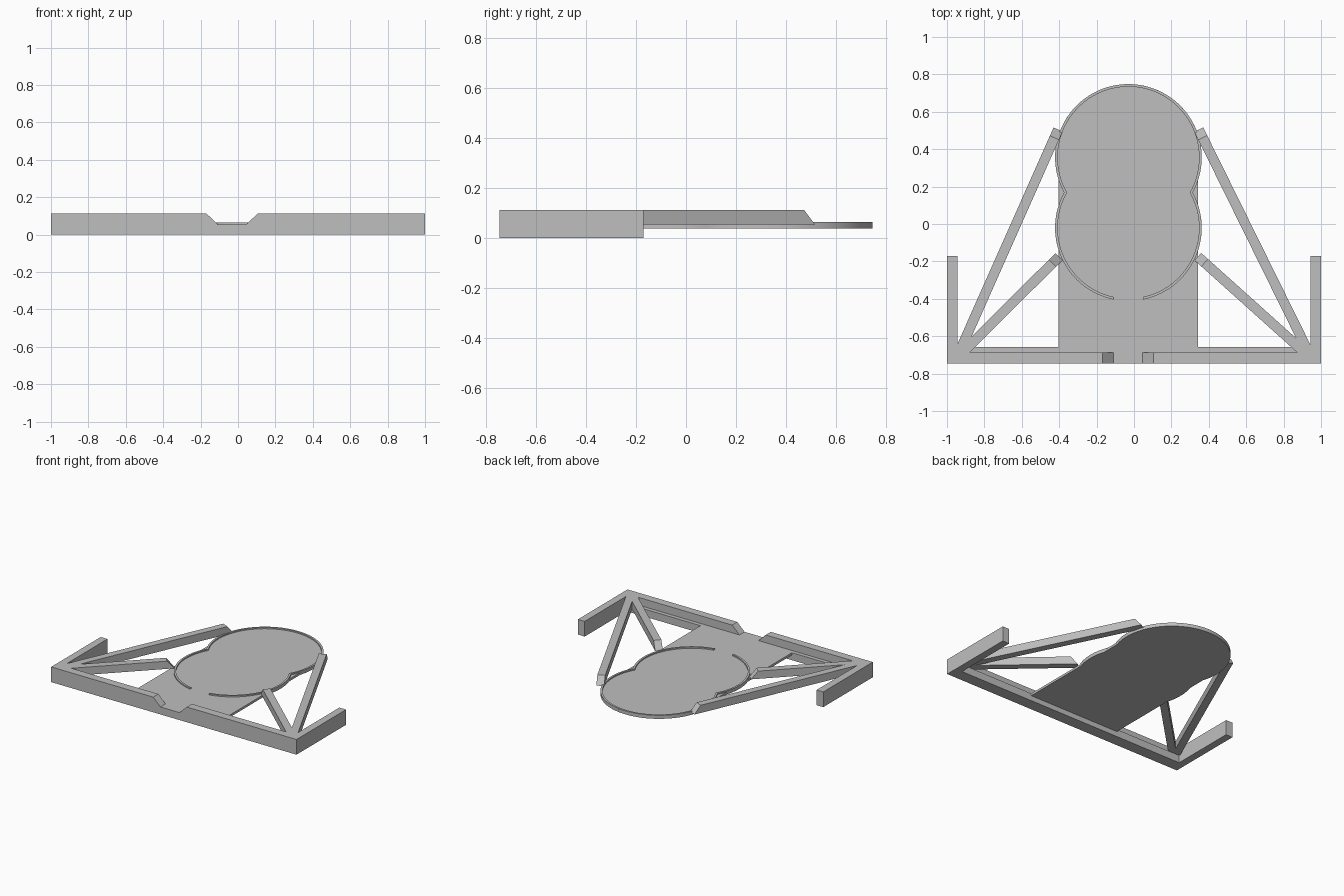
import bpy
import bmesh
from math import sin, cos, asin, acos, pi, radians
from mathutils import Vector

if "Cube" in bpy.data.objects:
    bpy.data.objects.remove(bpy.data.objects["Cube"], do_unlink=True)

grey = bpy.data.materials.new("plain_grey")
grey.use_nodes = True
colour = (0.52, 0.52, 0.52, 1)
grey.diffuse_color = colour
grey.node_tree.nodes["Principled BSDF"].inputs["Base Color"].default_value = colour

# Shared dimensions
BASE, FLOOR, RIM_TOP, TOP = 0.038, 0.055, 0.064, 0.112
FRONT, WALL_BACK, LEDGE_BACK = -0.747, -0.687, -0.658
MID = -0.03                       # tray centre line
LOW, HIGH = -0.02, 0.356          # centres of the two round lobes
OUTER, INNER = 0.392, 0.378
HALF_PLATE = 0.373


def prism(name, points, direction, smooth=False):
    """Extrude a planar outline along a direction."""
    bm = bmesh.new()
    face = bm.faces.new([bm.verts.new(p) for p in points])
    new = bmesh.ops.extrude_face_region(bm, geom=[face])["geom"]
    bmesh.ops.translate(bm, vec=direction,
                        verts=[g for g in new if isinstance(g, bmesh.types.BMVert)])
    bmesh.ops.recalc_face_normals(bm, faces=bm.faces)
    mesh = bpy.data.meshes.new(name)
    bm.to_mesh(mesh)
    bm.free()
    mesh.materials.append(grey)
    obj = bpy.data.objects.new(name, mesh)
    bpy.context.collection.objects.link(obj)
    if smooth:
        bpy.ops.object.select_all(action="DESELECT")
        obj.select_set(True)
        bpy.context.view_layer.objects.active = obj
        bpy.ops.object.shade_smooth_by_angle(angle=radians(30))
    return obj


def box(name, x0, x1, y0, y1, z0, z1):
    return prism(name, [(x0, y0, z0), (x1, y0, z0), (x1, y1, z0), (x0, y1, z0)],
                 (0, 0, z1 - z0))


def arc(cy, r, a0, a1, z, steps):
    return [(MID + r * cos(a), cy + r * sin(a), z)
            for a in (a0 + (a1 - a0) * i / steps for i in range(steps + 1))]


# Tray floor: rectangle merged with two round lobes
a = acos(HALF_PLATE / OUTER)
outline = [(MID + HALF_PLATE, LEDGE_BACK, BASE)]
outline += arc(LOW, OUTER, -a, a, BASE, 12)
outline += arc(HIGH, OUTER, -a, pi + a, BASE, 72)
outline += arc(LOW, OUTER, pi - a, pi + a, BASE, 12)
outline += [(MID - HALF_PLATE, LEDGE_BACK, BASE)]
prism("tray_floor", outline, (0, 0, FLOOR - BASE), smooth=True)


# Raised lip following the lobes, open at the front
def lip_path(r):
    notch = asin((HIGH - LOW) / 2 / r)
    end = acos(0.077 / r)
    return (arc(LOW, r, -end, notch, FLOOR, 36)
            + arc(HIGH, r, -notch, pi + notch, FLOOR, 72)[1:]
            + arc(LOW, r, pi - notch, pi + end, FLOOR, 36)[1:])


prism("tray_lip", lip_path(OUTER) + lip_path(INNER)[::-1],
      (0, 0, RIM_TOP - FLOOR), smooth=True)

# Front wall with sloped opening
prism("front_wall",
      [(x, FRONT, z) for x, z in ((-1, 0), (1, 0), (1, TOP), (0.105, TOP),
                                  (0.045, FLOOR), (-0.11, FLOOR),
                                  (-0.168, TOP), (-1, TOP))],
      (0, WALL_BACK - FRONT, 0))
box("front_ledge", -0.945, 0.945, WALL_BACK, LEDGE_BACK, 0, FLOOR)


# Braces with a sloped tip resting on the tray
def brace(name, start, tip, width=0.053):
    start, tip = Vector((*start, 0)), Vector((*tip, 0))
    along = (tip - start).normalized()
    across = Vector((-along.y, along.x, 0)) * width
    slope_start = tip - along * 0.048
    points = [(start, FLOOR), (tip, FLOOR), (slope_start, TOP), (start, TOP)]
    prism(name, [p - across / 2 + Vector((0, 0, z)) for p, z in points], across)


for side, s in (("left", 1), ("right", -1)):
    box(side + "_arm", *sorted((s, s * 0.945)), WALL_BACK, -0.17, 0, TOP)
    brace(side + "_long_brace", (s * 0.945, -0.709), (MID + s * 0.376, 0.505))
    brace(side + "_short_brace", (s * 0.937, -0.709), (MID + s * 0.372, -0.175))
